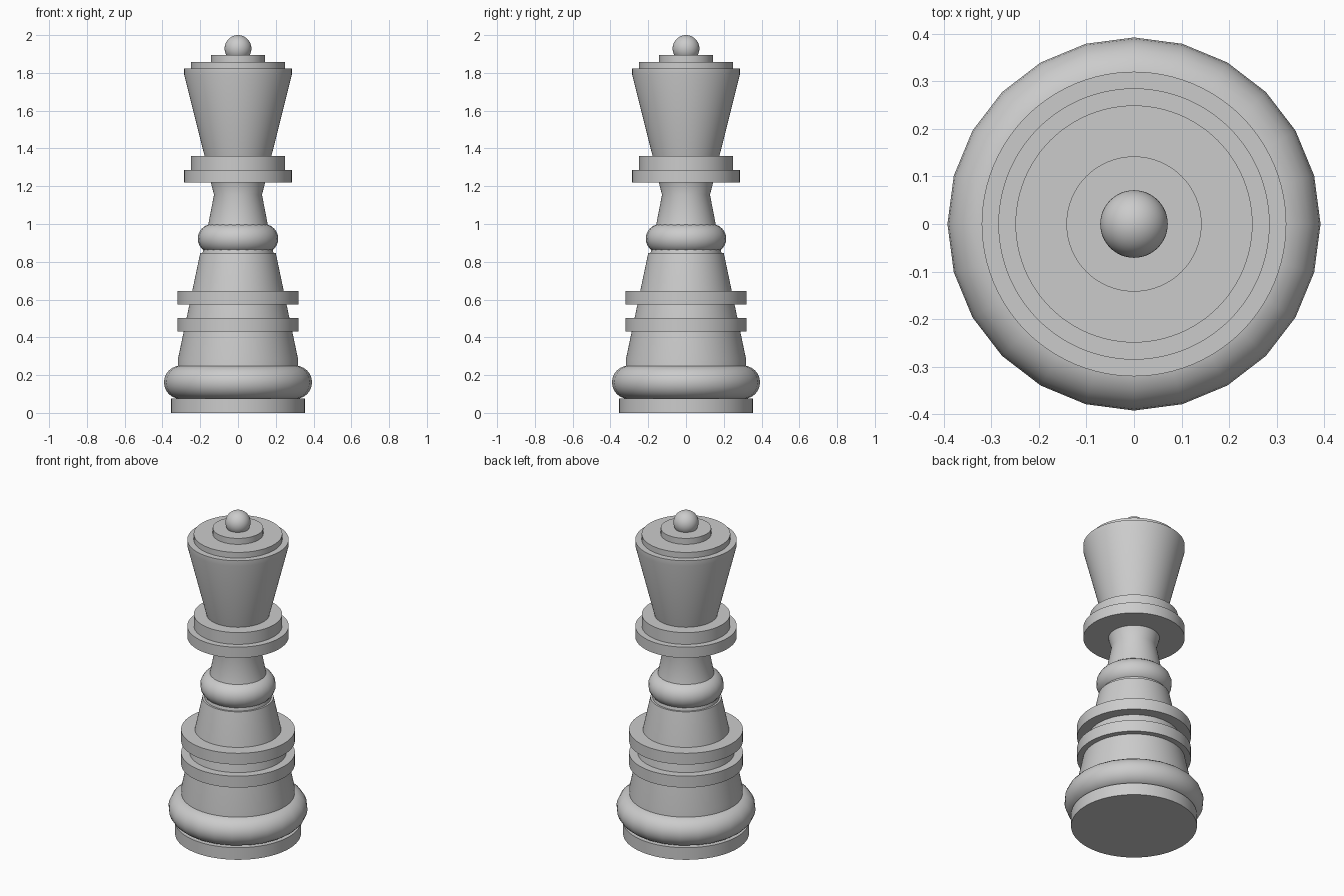
import bpy
import math

SIDES = 96

cube = bpy.data.objects.get("Cube")
if cube:
    bpy.data.objects.remove(cube, do_unlink=True)

# One plain grey for the whole piece
grey = bpy.data.materials.new("plain grey")
grey.use_nodes = True
colour = (0.6, 0.6, 0.6, 1)
grey.diffuse_color = colour
grey.node_tree.nodes["Principled BSDF"].inputs["Base Color"].default_value = colour


def finish(name):
    obj = bpy.context.object
    obj.name = name
    obj.data.materials.append(grey)
    bpy.ops.object.shade_smooth_by_angle(angle=math.radians(35))


def turned(name, profile):
    """Solid of revolution from (radius, height) points, capped at both ends."""
    verts, faces = [], []
    for r, z in profile:
        for i in range(SIDES):
            a = math.tau * i / SIDES
            verts.append((r * math.cos(a), r * math.sin(a), z))
    for k in range(len(profile) - 1):
        for i in range(SIDES):
            j = (i + 1) % SIDES
            low, high = k * SIDES, (k + 1) * SIDES
            faces.append((low + i, low + j, high + j, high + i))
    faces.append(tuple(reversed(range(SIDES))))
    faces.append(tuple(range(len(verts) - SIDES, len(verts))))
    mesh = bpy.data.meshes.new(name)
    mesh.from_pydata(verts, [], faces)
    obj = bpy.data.objects.new(name, mesh)
    bpy.context.collection.objects.link(obj)
    bpy.ops.object.select_all(action="DESELECT")
    obj.select_set(True)
    bpy.context.view_layer.objects.active = obj
    finish(name)


def disc(name, radius, bottom, top):
    turned(name, [(radius, bottom), (radius, top)])


def bead(name, outer, bottom, top):
    """Rounded ring resting between two heights."""
    minor = (top - bottom) / 2
    bpy.ops.mesh.primitive_torus_add(
        major_radius=outer - minor, minor_radius=minor,
        major_segments=24, minor_segments=24,
        location=(0, 0, bottom + minor))
    finish(name)


# Foot
disc("base_disc", 0.354, 0, 0.075)
bead("base_bead", 0.392, 0.074, 0.25)

# Tapered body with two flat rings
turned("body", [(0.318, 0.07), (0.318, 0.285), (0.2, 0.846)])
disc("lower_body_ring", 0.32, 0.432, 0.503)
disc("upper_body_ring", 0.32, 0.575, 0.645)

# Waist bead and flared neck
bead("waist_bead", 0.213, 0.845, 1.0)
turned("neck", [(0.188, 0.845), (0.157, 1.0), (0.127, 1.155), (0.144, 1.22)])

# Two-step collar
disc("lower_collar", 0.285, 1.22, 1.287)
disc("upper_collar", 0.248, 1.287, 1.36)

# Flaring head with stepped lid and finial
turned("head", [(0.177, 1.36), (0.285, 1.79), (0.285, 1.823)])
disc("lid", 0.249, 1.823, 1.858)
disc("lid_step", 0.142, 1.858, 1.895)
bpy.ops.mesh.primitive_uv_sphere_add(
    segments=48, ring_count=24, radius=0.071, location=(0, 0, 1.929))
finish("finial_ball")
